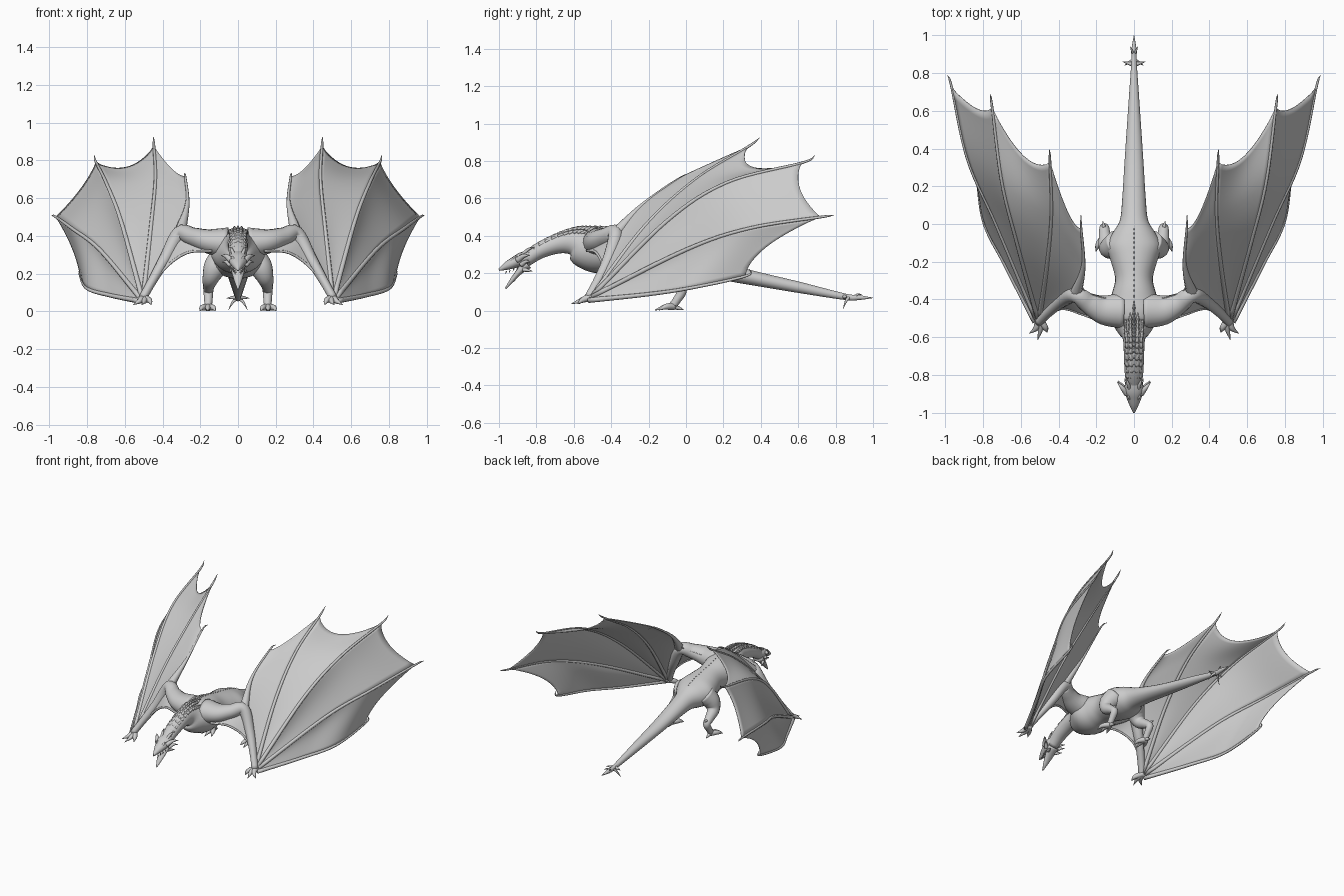
import bpy, bmesh, math
from mathutils import Vector

if "Cube" in bpy.data.objects:
    bpy.data.objects.remove(bpy.data.objects["Cube"])

def sample(pts, u):
    """Catmull-Rom point on a list of equal-length tuples, u in 0..1"""
    n = len(pts) - 1
    i = min(int(u * n), n - 1)
    f = u * n - i
    p1, p2 = pts[i], pts[i + 1]
    p0 = pts[i - 1] if i else [2 * a - b for a, b in zip(p1, p2)]
    p3 = pts[i + 2] if i + 2 <= n else [2 * b - a for a, b in zip(p1, p2)]
    return [0.5 * (2 * b + (c - a) * f + (2 * a - 5 * b + 4 * c - d) * f * f
                   + (3 * b - a - 3 * c + d) * f ** 3)
            for a, b, c, d in zip(p0, p1, p2, p3)]

def finish(name, bm, mirror, thickness=0):
    bmesh.ops.recalc_face_normals(bm, faces=bm.faces)
    me = bpy.data.meshes.new(name)
    bm.to_mesh(me)
    bm.free()
    me.shade_smooth()
    ob = bpy.data.objects.new(name, me)
    bpy.context.collection.objects.link(ob)
    if thickness:
        mod = ob.modifiers.new("thickness", 'SOLIDIFY')
        mod.thickness, mod.offset = thickness, 0
    if mirror:
        ob.modifiers.new("mirror", 'MIRROR').use_mirror_merge = False
    return ob

def loft(name, paths, mirror=True, sides=12, steps=5):
    """Tubes through stations (x, y, z, width radius, height radius)"""
    bm = bmesh.new()
    for pts in paths:
        pts = [p if len(p) == 5 else (*p, p[3]) for p in pts]
        n = (len(pts) - 1) * steps
        span = Vector(pts[-1][:3]) - Vector(pts[0][:3])
        k = min(range(3), key=lambda a: abs(span[a]))
        ref = Vector([float(a == k) for a in range(3)])
        st = [sample(pts, i / n) for i in range(n + 1)]
        rings = []
        for i, s in enumerate(st):
            t = (Vector(st[min(i + 1, n)][:3]) - Vector(st[max(i - 1, 0)][:3])).normalized()
            a = (ref - t * t.dot(ref)).normalized()
            b = t.cross(a)
            rings.append([bm.verts.new(Vector(s[:3])
                          + a * max(s[3], .001) * math.cos(q * math.tau / sides)
                          + b * max(s[4], .001) * math.sin(q * math.tau / sides))
                          for q in range(sides)])
        for r0, r1 in zip(rings, rings[1:]):
            for q in range(sides):
                bm.faces.new((r0[q], r0[q - 1], r1[q - 1], r1[q]))
        bm.faces.new(rings[0])
        bm.faces.new(rings[-1][::-1])
    return finish(name, bm, mirror)

def web(name, a, b, mid=None, nu=24, nv=12):
    """Membrane between two curves: outer edge pulled in to mid, slight inward sag"""
    bm = bmesh.new()
    pull = Vector(mid) - (Vector(a[-1]) + Vector(b[-1])) / 2 if mid else Vector()
    sag = Vector((-.8, .4, .4)) * (.02 if mid else 0)
    grid = []
    for i in range(nu + 1):
        s = i / nu
        pa, pb = Vector(sample(a, s)), Vector(sample(b, s))
        row = []
        for j in range(nv + 1):
            w = max(0, math.sin(math.pi * j / nv)) if 0 < j < nv else 0
            row.append(bm.verts.new(pa.lerp(pb, j / nv) + pull * s ** 2.5 * w ** .8
                                    + sag * w * math.sin(math.pi * s)))
        grid.append(row)
    for r0, r1 in zip(grid, grid[1:]):
        for j in range(nv):
            bm.faces.new((r0[j], r0[j + 1], r1[j + 1], r1[j]))
    return finish(name, bm, True, .005)

def spike(base, tip, r, lift=.01):
    m = (Vector(base) + Vector(tip)) / 2 + Vector((0, 0, lift))
    return [(*base, r), (*m, r * .65), (*tip, .001)]

# Body: neck, chest, waist, hips and tail in one loft
body = [(-.86, .27, .04, .038), (-.78, .322, .05, .044), (-.68, .36, .054, .055),
        (-.6, .366, .062, .074), (-.54, .335, .105, .108), (-.46, .32, .145, .122),
        (-.37, .318, .118, .112), (-.29, .308, .1, .103), (-.2, .29, .122, .105),
        (-.12, .275, .145, .103), (-.05, .266, .115, .09), (.02, .253, .075, .07),
        (.14, .225, .062, .054), (.33, .18, .05, .04), (.6, .125, .032, .03),
        (.85, .074, .015, .017), (.92, .07, .014, .014), (1, .068, .001, .001)]
crest = [(0, *s) for s in body]
loft("body", [crest], False, 24)

# Head
loft("skull", [[(0, -.83, .292, .042, .036), (0, -.88, .274, .052, .036), (0, -.92, .256, .04, .03),
                (0, -.96, .238, .024, .021), (0, -1, .218, .004, .006)]], False, 16)
loft("lower_jaw", [[(0, -.85, .25, .04, .03), (0, -.89, .21, .034, .018),
                    (0, -.93, .162, .02, .012), (0, -.965, .118, .004, .004)]], False, 12)
loft("horns", [spike((.035, -.9, .27), (.09, -.835, .295), .018),
               spike((.04, -.88, .245), (.085, -.83, .26), .014),
               spike((.02, -.88, .292), (.045, -.81, .34), .012),
               spike((.03, -.87, .22), (.05, -.82, .21), .012, 0),
               spike((.022, -.93, .265), (.036, -.9, .29), .009)], sides=8)
loft("teeth", [spike((.03 - .006 * i, -.9 - .02 * i, .232 - .007 * i),
                     (.03 - .006 * i, -.906 - .02 * i, .216 - .007 * i), .004, 0)
               for i in range(4)], sides=6, steps=2)

# Overlapping scales along neck, low ridge down the back
scales, ridge = [], []
for i in range(13):
    x, y, z, rx, rz = sample(crest, .015 + .02 * i)
    for ang in (.3, .75):
        bx, bz = math.sin(ang) * min(rx, .065) * .96, z + math.cos(ang) * rz * .94
        scales.append(spike((bx, y, bz), (bx * 1.1, y + .045, bz + .012), .011, .005))
for i in range(30):
    x, y, z, rx, rz = sample(crest, .02 + .02 * i)
    big = .01 if y < -.45 else .004
    ridge.append(spike((0, y, z + rz * .97), (0, y + big * 4, z + rz + big * .7), big * .8, big / 2))
loft("neck_scales", scales, sides=6, steps=2)
loft("back_ridge", ridge, False, sides=6, steps=2)

# Tail spikes
loft("tail_spikes", [spike((.005, .845, .075), (.06, .86, .07), .012, 0),
                     spike((.005, .87, .07), (.05, .84, .008), .01),
                     spike((.003, .9, .07), (.02, .94, .085), .008)], sides=8)

# Wing arm and hand
shoulder, elbow, wrist = (.06, -.46, .36), (.31, -.375, .41), (.505, -.52, .07)
loft("wing_arm", [[(*shoulder, .095, .085), (.16, -.455, .372, .078, .064), (.24, -.42, .395, .056, .05),
                   (*elbow, .042, .042), (.385, -.41, .28, .034, .032),
                   (.455, -.47, .16, .026, .024), (*wrist, .024, .022)]], sides=16)
loft("wing_claws", [[(.505, -.5, .075, .02), (.495 + dx / 2, -.55, .058, .016),
                     (.51 + dx, ty, .035, .001)]
                    for dx, ty in ((-.05, -.575), (0, -.615), (.045, -.58))], sides=8)

# Wing fingers: each curve ends where the membrane does, plus a claw tip
fingers = [
    [(.5, -.51, .075), elbow, (.268, -.22, .575), (.28, -.02, .715)],
    [(.5, -.5, .08), (.46, -.22, .45), (.437, .05, .70), (.445, .33, .875)],
    [(.51, -.5, .08), (.62, -.1, .48), (.7, .22, .685), (.752, .62, .79)],
    [(.52, -.5, .075), (.73, 0, .325), (.88, .34, .44), (.965, .72, .5)],
    [(.525, -.52, .055), (.68, -.22, .085), (.798, .02, .12), (.835, .32, .185)]]
tips = [(.281, .05, .725), (.448, .395, .925), (.763, .69, .83), (.988, .79, .51), (.842, .34, .225)]
rad = (.014, .011, .009, .007)
loft("wing_fingers", [[(*p, r) for p, r in zip(f, rad)] + [(*t, .001)]
                      for f, t in zip(fingers[1:], tips[1:])], sides=8, steps=8)
loft("elbow_spur", [[(*elbow, .034), (.268, -.22, .575, .011), (.28, -.02, .715, .006), (*tips[0], .001)]],
     sides=8, steps=8)

# Wing membranes with scalloped trailing edges
mids = [(.35, .06, .755), (.585, .36, .765), (.832, .61, .65), (.88, .43, .34)]
for i, m in enumerate(mids):
    web(f"wing_membrane_{i + 1}", fingers[i], fingers[i + 1], m)
lead = [wrist, (.39, -.45, .225), (.27, -.48, .31), (.14, -.53, .32)]
web("front_membrane", [wrist, (.4, -.43, .26), elbow, (.12, -.46, .37)], lead)
loft("front_membrane_edge", [[(*p, .007) for p in lead]], sides=8)
web("elbow_web", [(.12, -.4, .4), (.25, -.36, .425), (.275, -.3, .49), (.268, -.22, .575)],
    [(.2, -.42, .39), elbow, (.3, -.3, .48), (.268, -.22, .575)])

# Hind legs and feet
loft("hind_leg", [[(.085, -.1, .28, .07), (.122, -.125, .23, .062), (.145, -.115, .175, .044),
                   (.155, -.055, .135, .031), (.157, -.022, .105, .026),
                   (.157, -.05, .055, .022), (.158, -.075, .02, .022, .018)]], sides=16)
loft("foot_toes", [[(.158, -.065, .022, .02), (.16 + dx * .7, -.11, .02, .015), (.16 + dx, ty, .003, .002)]
                   for dx, ty in ((-.04, -.145), (0, -.165), (.042, -.145))]
     + [spike((.157, -.06, .02), (.157, -.012, .004), .014, 0),
        spike((.157, -.03, .12), (.165, .015, .135), .014)], sides=8)
